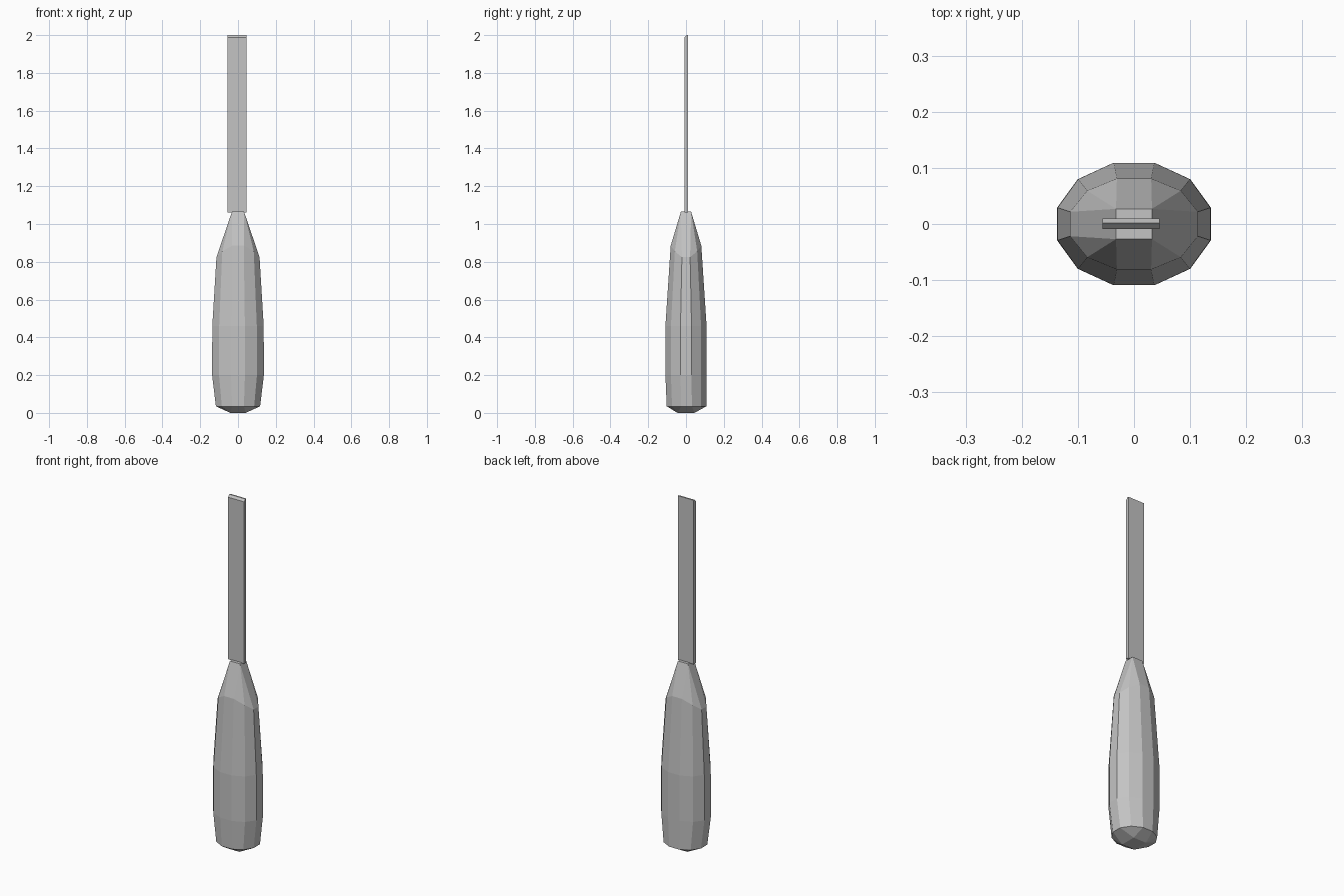
import bpy, bmesh
from math import cos, sin, pi, copysign

cube = bpy.data.objects.get("Cube")
if cube:
    bpy.data.objects.remove(cube, do_unlink=True)

grey = bpy.data.materials.new("plain grey")
grey.use_nodes = True
colour = (0.55, 0.55, 0.55, 1)
grey.diffuse_color = colour
grey.node_tree.nodes["Principled BSDF"].inputs["Base Color"].default_value = colour


def finish(bm, name):
    bmesh.ops.remove_doubles(bm, verts=bm.verts, dist=0.0005)
    bmesh.ops.recalc_face_normals(bm, faces=bm.faces)
    mesh = bpy.data.meshes.new(name)
    bm.to_mesh(mesh)
    bm.free()
    mesh.materials.append(grey)
    obj = bpy.data.objects.new(name, mesh)
    bpy.context.collection.objects.link(obj)
    return obj


SIDES = 12
ANGLES = [(i + 0.5) * 2 * pi / SIDES for i in range(SIDES)]
FLAT = cos(pi / SIDES)


def oval(z, rx, ry, cy=0, wave=0):
    """Faceted oval ring; wave raises its front and back, lowers its sides."""
    return [(rx * cos(a) / FLAT, cy + ry * sin(a) / FLAT, z - wave * cos(2 * a))
            for a in ANGLES]


def rectangle(z, rx, ry):
    """Ring whose points gather at four corners, so the facets taper to it."""
    return [(copysign(rx, cos(a)), copysign(ry, sin(a)), z) for a in ANGLES]


# Handle: faceted grip with a tapered neck and a blunt butt
bm = bmesh.new()
rings = [
    rectangle(0, 0.04, 0.045),
    oval(0.035, 0.117, 0.105, 0.003),
    oval(0.2, 0.137, 0.109),
    oval(0.46, 0.136, 0.109),
    oval(0.855, 0.114, 0.081, 0, 0.035),
    rectangle(1.065, 0.032, 0.027),
]
rings = [[bm.verts.new(p) for p in ring] for ring in rings]
for low, high in zip(rings, rings[1:]):
    for i in range(SIDES):
        j = (i + 1) % SIDES
        bm.faces.new((low[i], low[j], high[j], high[i]))
bm.faces.new(rings[0])
bm.faces.new(rings[-1])
finish(bm, "handle")

# Blade: thin flat bar with a small bevel along the front of its tip
bm = bmesh.new()
profile = [(-0.009, 1.062), (0.010, 1.062), (0.010, 2.0), (0.002, 2.0), (-0.009, 1.988)]
side = bm.faces.new([bm.verts.new((-0.056, y, z)) for y, z in profile])
extruded = bmesh.ops.extrude_face_region(bm, geom=[side], use_keep_orig=True)
moved = [g for g in extruded["geom"] if isinstance(g, bmesh.types.BMVert)]
bmesh.ops.translate(bm, verts=moved, vec=(0.101, 0, 0))
finish(bm, "blade")
